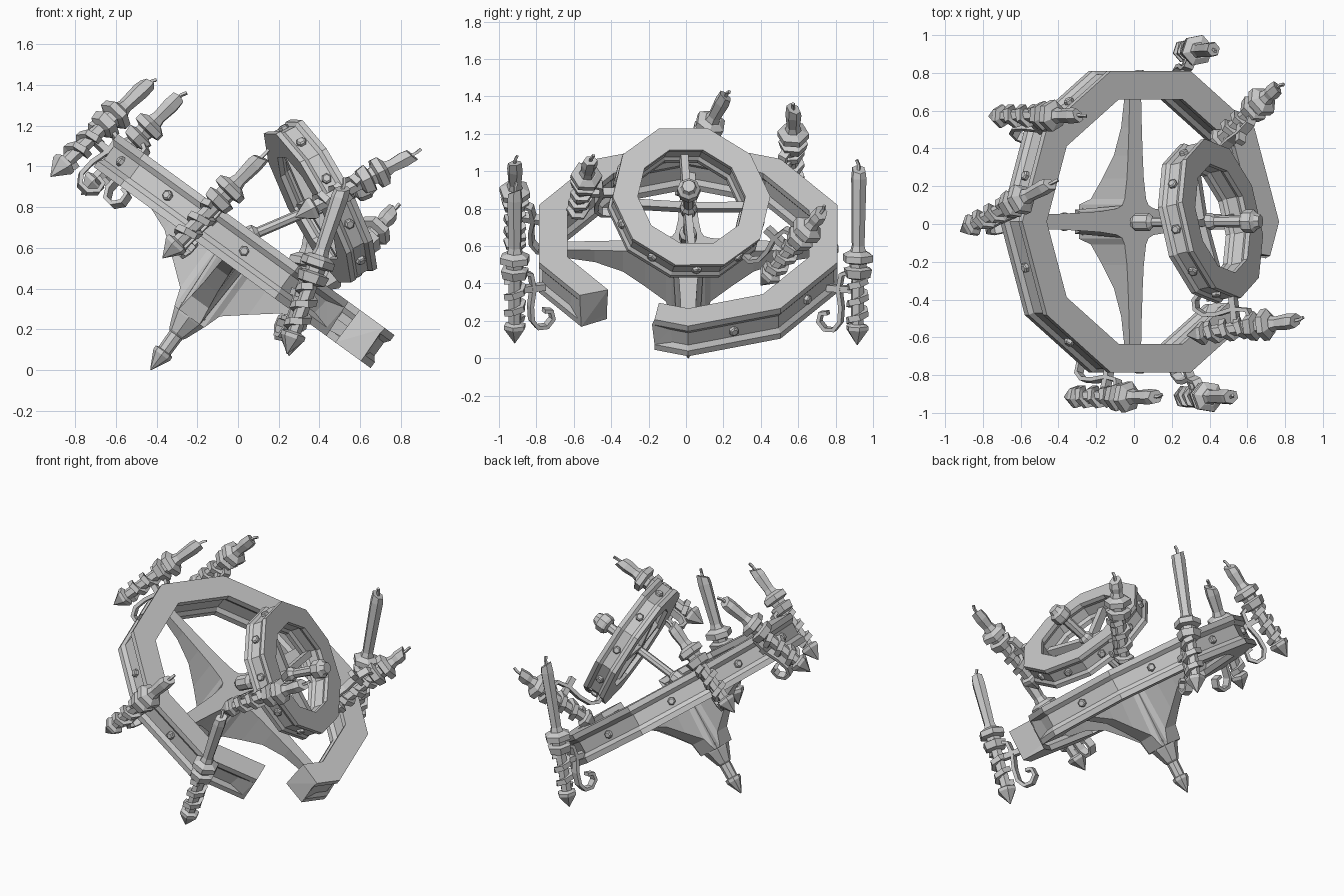
import bpy, bmesh
from math import sin, cos, radians, pi
from mathutils import Vector, Matrix

if "Cube" in bpy.data.objects:
    bpy.data.objects.remove(bpy.data.objects["Cube"])


def frame(origin, axis, hint):
    """Matrix with local z along axis and local x as near to hint as possible."""
    z = Vector(axis).normalized()
    x = Vector(hint)
    x = (x - z * x.dot(z)).normalized()
    m = Matrix((x, z.cross(x), z)).transposed().to_4x4()
    m.translation = Vector(origin)
    return m


def loft(name, sections, m, closed=False):
    """Skin a list of equal-length point loops."""
    bm = bmesh.new()
    loops = [[bm.verts.new(p) for p in s] for s in sections]
    n = len(loops[0])
    pairs = list(zip(loops, loops[1:]))
    if closed:
        pairs.append((loops[-1], loops[0]))
    for a, b in pairs:
        for i in range(n):
            j = (i + 1) % n
            bm.faces.new((a[i], a[j], b[j], b[i]))
    if not closed:
        caps = [bm.faces.new(loops[0][::-1]), bm.faces.new(loops[-1])]
        bmesh.ops.triangulate(bm, faces=caps)
    bmesh.ops.recalc_face_normals(bm, faces=bm.faces[:])
    me = bpy.data.meshes.new(name)
    bm.to_mesh(me)
    bm.free()
    ob = bpy.data.objects.new(name, me)
    ob.matrix_world = m
    bpy.context.collection.objects.link(ob)
    return ob


def lathe(name, profile, m, sides=6):
    """Faceted turned part from (height, radius) pairs."""
    return loft(name, [[(r * cos(2 * pi * i / sides), r * sin(2 * pi * i / sides), z)
                        for i in range(sides)] for z, r in profile], m)


def sweep(name, pts, ref, w, h, m):
    """Rectangular strip along pts, w wide along ref and h thick."""
    pts, ref, secs = [Vector(p) for p in pts], Vector(ref), []
    for i, p in enumerate(pts):
        t = (pts[min(i + 1, len(pts) - 1)] - pts[max(i - 1, 0)]).normalized()
        s = (ref - t * ref.dot(t)).normalized()
        u = t.cross(s)
        secs.append([p + s * w * a + u * h * b for a, b in
                     ((.5, .5), (-.5, .5), (-.5, -.5), (.5, -.5))])
    return loft(name, secs, m)


def ring_profile(ro, ri, h, g):
    """I-shaped section, grooved inside and out."""
    half = [(ro, h), (ro, h * .65), (ro - g, h * .4), (ro - g, -h * .4), (ro, -h * .65), (ro, -h)]
    inner = [(ri, -h), (ri, -h * .65), (ri + g, -h * .4), (ri + g, h * .4), (ri, h * .65), (ri, h)]
    return half + inner


def ring_point(r, z, deg, phase):
    """Point on a ten-sided ring, keeping to the straight sides."""
    k = (deg - phase) % 36 - 18
    s = r * cos(radians(18)) / cos(radians(k))
    return (s * cos(radians(deg)), s * sin(radians(deg)), z)


def studs(name, m, r, phase, skip=()):
    for k in range(10):
        if k in skip:
            continue
        a = radians(phase + 18 + 36 * k)
        d = Vector((cos(a), sin(a), 0))
        lathe(name, [(-.03, .026), (.018, .026), (.024, .018)],
              m @ frame(d * r, d, (0, 0, 1)))


# Tilted large ring with a broken gap and splintered ends
T = radians(36)
C1 = Vector((.03, .012, .585))
M1 = frame(C1, (sin(T), 0, cos(T)), (cos(T), 0, -sin(T)))
prof = ring_profile(.84, .68, .1, .02)
jag_a = [0, 1, -6, -7, 0, 0, 2, 1, -5, -5, -2, 1]
jag_b = [-2, -2, -9, -10, -3, -1, 3, 3, -3, -4, 2, 4]
secs = [[ring_point(r, z, -13 - j, 0) for (r, z), j in zip(prof, jag_a)]]
secs += [[ring_point(r, z, a, 0) for r, z in prof] for a in range(0, 289, 36)]
secs += [[ring_point(r, z, 302, 0) for r, z in prof]]
secs += [[ring_point(r, z, 316 + j, 0) for (r, z), j in zip(prof, jag_b)]]
loft("large_ring", secs, M1)
studs("large_ring_stud", M1, .78, 0, skip=(8, 9))

# Four flared arms under the large ring
MH = M1 @ Matrix.Translation((-.028, 0, 0))
arm = [(0, -.42, .09), (.09, -.42, .085), (.12, -.33, .07), (.23, -.24, .055),
       (.35, -.145, .048), (.5, -.085, .042), (.72, -.05, .036)]
for k in range(4):
    loft("hub_arm", [[(r, w, 0), (r, -w, 0), (r, -w * .75, b), (r, w * .75, b)]
                     for r, b, w in arm], MH @ Matrix.Rotation(k * pi / 2, 4, 'Z'))

# Hanging finial
lathe("bottom_finial", [(-.742, .003), (-.65, .05), (-.63, .05), (-.625, .036), (-.53, .038),
                        (-.52, .048), (-.43, .085), (-.38, .1)], MH, 8)

# Steeper small ring with spokes, turned slightly sideways
S = radians(28)
C2 = Vector((.405, .015, .83))
M2 = frame(C2, (cos(S), .2, sin(S)), (sin(S), .11, -cos(S)))
prof = ring_profile(.432, .295, .075, .014)
loft("small_ring", [[ring_point(r, z, a, 18) for r, z in prof]
                    for a in range(18, 360, 36)], M2, closed=True)
studs("small_ring_stud", M2, .394, 18)
for k in range(4):
    a = radians(-2 + 90 * k)
    sweep("ring_spoke", [(0, 0, -.05), (.32 * cos(a), .32 * sin(a), -.03)],
          (0, 0, 1), .05, .04, M2)

# Centre rod with a knob at its outer end
P0, P1 = Vector((-.01, .01, .63)), Vector((.68, .015, .925))
MR = frame(P0, P1 - P0, (0, 0, 1))
lathe("centre_rod", [(0, .03), (.02, .048), (.1, .048), (.12, .026), (.38, .026), (.4, .045),
                     (.46, .045), (.48, .03), (.63, .032), (.64, .055), (.655, .062),
                     (.7, .062), (.715, .045), (.74, .035)], MR, 8)

# Candle brackets: tip, candle end, ring centre
candles = [
    ((-.77, .57, .86), (-.26, .575, 1.37), C1),
    ((-.92, -.04, .95), (-.41, .23, 1.435), C1),
    ((.25, .915, .07), (.43, .925, 1.06), C1),
    ((.40, .40, .39), (.79, .75, .81), C2),
    ((.28, -.59, .75), (.90, -.505, 1.08), C2),
    ((-.37, -.915, .55), (.15, -.915, 1.08), C1),
    ((.24, -.915, .08), (.53, -.915, .94), C1),
]
holder = [(0, .002), (.085, .062), (.105, .062), (.115, .035), (.36, .037), (.37, .07),
          (.415, .08), (.425, .048), (.445, .05), (.455, .085), (.49, .085), (.51, .05)]
helix = [(.047 * cos(i * pi / 3), .047 * sin(i * pi / 3), .13 + .225 * i / 15) for i in range(16)]
hook = [(.03, 0, .40), (.09, 0, .38), (.105, 0, .30), (.09, 0, .2), (.095, 0, .12), (.13, 0, .075),
        (.18, 0, .075), (.215, 0, .115), (.205, 0, .16), (.165, 0, .165)]
for tip, end, centre in candles:
    tip, end = Vector(tip), Vector(end)
    L = (end - tip).length
    m = frame(tip, end - tip, centre - (tip + end) / 2)
    lathe("candle_holder", holder, m)
    sweep("twisted_ridge", helix, (0, 0, 1), .034, .03, m)
    sweep("scroll_bracket", hook, (0, 1, 0), .05, .022, m)
    sweep("bracket_link", [(.03, 0, .3), (.17, 0, .3)], (0, 1, 0), .045, .035, m)
    # Candle with a slanted melted top
    top = L - .04
    secs = [[(r * cos(i * pi / 3), r * sin(i * pi / 3), z + s * cos(i * pi / 3 + 1))
             for i in range(6)]
            for z, r, s in ((.49, .05, 0), (.54, .036, 0), (top - .06, .043, 0),
                            (top - .012, .038, .018))]
    loft("candle", secs, m)
    sweep("wick", [(0, 0, top - .03), (.002, 0, top + .015), (.012, .005, L)],
          (0, 1, 0), .014, .014, m)
